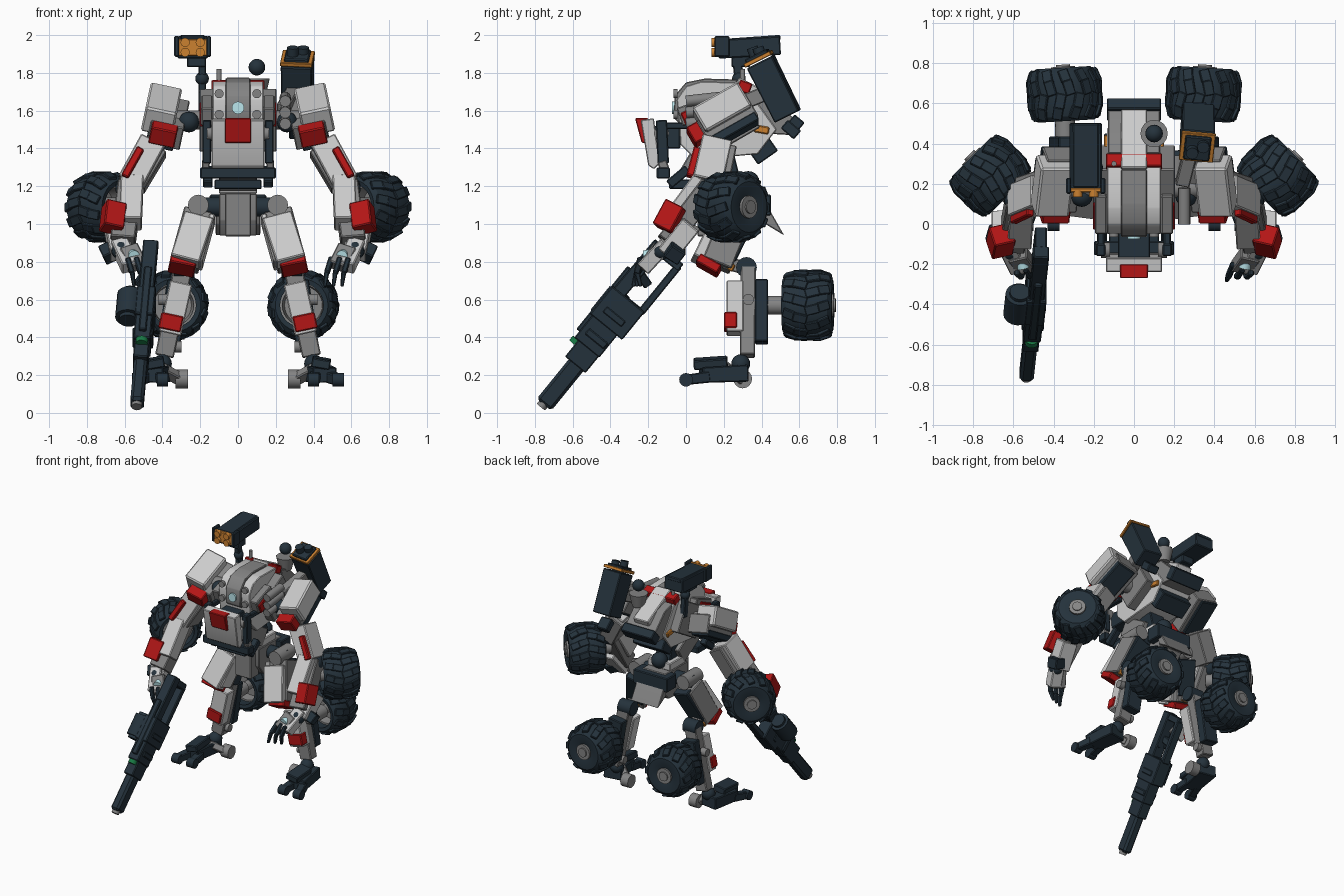
import bpy, bmesh
from math import radians, cos, sin, pi
from mathutils import Matrix, Vector as V

if "Cube" in bpy.data.objects:
    bpy.data.objects.remove(bpy.data.objects["Cube"])

COL = dict(white=(.66, .66, .65, 1), grey=(.23, .23, .23, 1), dark=(.018, .032, .045, 1), red=(.45, .008, .008, 1),
           orange=(.6, .22, .03, 1), green=(.01, .2, .06, 1), cyan=(.5, .8, .85, 1))
MATS = {}
for k, c in COL.items():
    MATS[k] = bpy.data.materials.new(k)
    MATS[k].diffuse_color = c

def add(name, bm, c, M=Matrix()):
    bmesh.ops.recalc_face_normals(bm, faces=bm.faces)
    me = bpy.data.meshes.new(name)
    bm.to_mesh(me)
    bm.free()
    ob = bpy.data.objects.new(name, me)
    ob.matrix_world = M
    me.materials.append(MATS[c])
    bpy.context.collection.objects.link(ob)

def frame(p, d, roll=0):
    z = V(d).normalized()
    ref = V((1, 0, 0)) if abs(z.x) < .9 else V((0, 1, 0))
    y = z.cross(ref).normalized()
    R = Matrix((y.cross(z), y, z)).transposed().to_4x4()
    return Matrix.Translation(p) @ R @ Matrix.Rotation(roll, 4, 'Z')

def box_bm(size, bev):
    bm = bmesh.new()
    bmesh.ops.create_cube(bm, size=1)
    bmesh.ops.scale(bm, vec=size, verts=bm.verts)
    if bev:
        bmesh.ops.bevel(bm, geom=bm.edges[:], offset=bev, segments=1, affect='EDGES')
    return bm

def box(name, c, size, col, rot=(0, 0, 0), bev=.006):
    R = Matrix.Rotation(radians(rot[2]), 4, 'Z') @ Matrix.Rotation(radians(rot[1]), 4, 'Y') @ Matrix.Rotation(radians(rot[0]), 4, 'X')
    add(name, box_bm(size, bev), col, Matrix.Translation(c) @ R)

def beam(name, p, q, w, d, col, taper=1, bev=.006, roll=0):
    p, q = V(p), V(q)
    bm = box_bm((w, d, (q - p).length), bev)
    for v in bm.verts:
        if v.co.z > 0:
            v.co.x *= taper
            v.co.y *= taper
    add(name, bm, col, frame((p + q) / 2, q - p, roll))

def rod(name, p, q, r, col, r2=None, n=16):
    p, q = V(p), V(q)
    bm = bmesh.new()
    bmesh.ops.create_cone(bm, cap_ends=True, segments=n, radius1=r, radius2=r if r2 is None else r2, depth=(q - p).length)
    add(name, bm, col, frame((p + q) / 2, q - p))

def ball(name, c, r, col):
    bm = bmesh.new()
    bmesh.ops.create_uvsphere(bm, u_segments=16, v_segments=10, radius=r)
    add(name, bm, col, Matrix.Translation(c))

def prism(name, pts, x0, x1, col, bev=.005):
    bm = bmesh.new()
    f = bm.faces.new([bm.verts.new((x0, y, z)) for y, z in pts])
    g = bmesh.ops.extrude_face_region(bm, geom=[f])['geom']
    bmesh.ops.translate(bm, vec=(x1 - x0, 0, 0), verts=[v for v in g if isinstance(v, bmesh.types.BMVert)])
    if bev:
        bmesh.ops.bevel(bm, geom=bm.edges[:], offset=bev, segments=1, affect='EDGES')
    add(name, bm, col)

def lathe(name, prof, col, M, n=28):
    bm = bmesh.new()
    rings = [[bm.verts.new((r * cos(2 * pi * i / n), r * sin(2 * pi * i / n), z)) for r, z in prof] for i in range(n)]
    m = len(prof)
    for i in range(n):
        for j in range(m):
            a, b = rings[i], rings[(i + 1) % n]
            bm.faces.new((a[j], b[j], b[(j + 1) % m], a[(j + 1) % m]))
    add(name, bm, col, M)

def wheel(name, c, axis):
    M = frame(c, axis)     # +z is the outer, nearly closed side; the inner side is an open dish
    lathe(name + "_tyre", [(.05, .12), (.1, .133), (.135, .133), (.162, .11), (.177, .055), (.177, -.055), (.162, -.11),
                           (.14, -.133), (.115, -.128), (.122, -.03), (.122, .06), (.05, .09)], 'dark', M)
    lathe(name + "_rim", [(.123, .06), (.123, -.05), (.108, -.05), (.1, .02), (.03, .02), (.03, .06)], 'grey', M)
    rod(name + "_hub", M @ V((0, 0, -.13)), M @ V((0, 0, .148)), .035, 'grey')
    rod(name + "_hub_cap", M @ V((0, 0, .08)), M @ V((0, 0, .138)), .06, 'grey')
    for i in range(12):        # low chevron tread lugs that follow the rounded shoulder
        for s in (-1, 1):
            T = Matrix.Rotation(2 * pi * (i + .25 * s) / 12, 4, 'Z')
            R = T @ Matrix.Translation((.177, 0, .033 * s)) @ Matrix.Rotation(.25 * s, 4, 'X')
            add(name + "_lug", box_bm((.02, .05, .075), .004), 'dark', M @ R)
            R = T @ Matrix.Translation((.165, -.018, .092 * s)) @ Matrix.Rotation(-.38 * s, 4, 'Y') @ Matrix.Rotation(.25 * s, 4, 'X')
            add(name + "_shoulder_lug", box_bm((.022, .05, .065), .004), 'dark', M @ R)

# torso hull
prism("hull_core", [(-.04, 1.57), (-.05, 1.66), (.0, 1.73), (.08, 1.755), (.3, 1.75), (.48, 1.5), (.38, 1.37), (.05, 1.34), (-.03, 1.42)], -.135, .135, 'white')
prism("hull_spine", [(-.065, 1.56), (-.06, 1.68), (.0, 1.75), (.1, 1.77), (.27, 1.765), (.27, 1.6), (0, 1.5)], -.065, .065, 'grey')
box("neck_panel", (0, .31, 1.725), (.28, .07, .06), 'red', (-20, 0, 0))
prism("rear_pack", [(.35, 1.71), (.45, 1.68), (.6, 1.53), (.57, 1.47), (.4, 1.48)], -.13, .13, 'grey')
box("rear_pack_end", (0, .57, 1.52), (.27, .07, .1), 'dark', (-40, 0, 0))
beam("rear_stripe", (0, .27, 1.755), (0, .56, 1.605), .13, .05, 'white')
box("thruster_block", (0, .4, 1.4), (.26, .13, .12), 'dark', (35, 0, 0))
rod("front_lens", (0, -.055, 1.615), (0, -.075, 1.615), .033, 'cyan')
# hanging chest plate
prism("chest_plate", [(-.24, 1.55), (-.17, 1.56), (-.14, 1.32), (-.17, 1.29), (-.2, 1.31)], -.14, .14, 'white')
prism("chest_badge_panel", [(-.27, 1.56), (-.2, 1.56), (-.2, 1.43), (-.235, 1.43)], -.07, .07, 'red')
box("chest_mount", (0, -.1, 1.46), (.16, .14, .12), 'dark')
box("bumper", (0, -.12, 1.27), (.4, .07, .06), 'dark')
box("bumper_bracket", (0, -.03, 1.21), (.25, .12, .05), 'dark')
beam("belly", (0, .0, 1.34), (0, .2, 1.22), .2, .14, 'grey')
for s in (-1, 1):
    box("hull_cheek", (s * .165, .06, 1.6), (.06, .2, .1), 'grey', (20, 0, 0))
    box("hull_red_panel", (s * .175, .05, 1.58), (.06, .14, .08), 'red', (25, 0, 0))
    box("hull_side_vent", (s * .165, .22, 1.55), (.08, .26, .24), 'grey', (30, 0, 0))
    beam("chest_strut", (s * .165, -.13, 1.55), (s * .165, -.12, 1.32), .045, .06, 'dark')
    beam("strut_link", (s * .165, -.13, 1.52), (s * .165, .05, 1.52), .035, .035, 'dark')
    rod("strut_joint", (s * .165, -.13, 1.48), (s * .12, -.13, 1.48), .04, 'grey')
    for z in (1.58, 1.69):
        rod("front_stud", (s * .1, -.045, z), (s * .1, -.065, z), .024, 'grey')
    box("lower_hook", (s * .16, -.04, 1.25), (.05, .13, .05), 'dark', (40, 0, 0))
    box("bumper_light", (s * .17, -.12, 1.31), (.04, .05, .05), 'grey', (20, 0, 0))
    box("thruster_clip", (s * .12, .4, 1.5), (.06, .08, .04), 'orange', (-10, 0, 0))
rod("antenna", (-.1, .3, 1.72), (-.1, .3, 1.82), .013, 'grey')
rod("sensor_base", (.1, .45, 1.67), (.1, .45, 1.77), .045, 'grey', .068)
ball("sensor_ball", (.1, .45, 1.83), .044, 'dark')

# left shoulder launcher on its post
beam("pod_launcher", (-.24, .17, 1.925), (-.24, .5, 1.945), .16, .1, 'dark')
box("pod_lid", (-.24, .34, 1.975), (.13, .32, .03), 'dark', (4, 0, 0))
box("pod_rim", (-.24, .168, 1.935), (.165, .025, .09), 'orange')
for i in (-1, 1):
    box("pod_flap", (-.24 + i * .085, .19, 1.94), (.025, .08, .11), 'dark')
    for j in (-1, 1):
        rod("pod_tube", (-.24 + i * .04, .17, 1.935 + j * .026), (-.24 + i * .04, .135, 1.935 + j * .026), .024, 'orange')
box("pod_foot", (-.22, .29, 1.86), (.1, .1, .06), 'dark')
beam("pod_post", (-.19, .27, 1.87), (-.19, .3, 1.6), .04, .05, 'dark')
ball("pod_joint", (-.19, .28, 1.77), .036, 'dark')
# right shoulder missile rack
beam("rack_launcher", (.315, .395, 1.86), (.315, .54, 1.57), .165, .15, 'dark', .95, roll=.1)
beam("rack_rim", (.315, .38, 1.885), (.315, .39, 1.865), .17, .155, 'orange', roll=.1, bev=.003)
beam("rack_cap", (.315, .373, 1.9), (.315, .39, 1.865), .13, .13, 'dark', roll=.1)
for x, y in ((.29, .37), (.345, .4)):
    rod("rack_missile", (x, y, 1.88), (x, y - .02, 1.935), .03, 'dark')
beam("rack_tail", (.315, .52, 1.53), (.315, .59, 1.47), .09, .06, 'dark')
beam("rack_post", (.24, .2, 1.6), (.3, .44, 1.7), .07, .08, 'grey')
for z in (1.55, 1.61, 1.67):
    rod("rack_valve", (.25, .0, z - .02), (.25, .18, z), .03, 'grey')

# arms
for s in (-1, 1):
    P = lambda x, y, z: (s * x, y, z)
    rod("shoulder_axle", P(.1, .18, 1.55), P(.42, .18, 1.55), .05, 'grey')
    ball("shoulder_ball", P(.26, .14, 1.54), .055, 'dark')
    rot = (30, -12 * s, 0)
    box("shoulder_plate", P(.405, .19, 1.605), (.17, .28, .15), 'white', rot, .01)
    box("shoulder_core", P(.37, .22, 1.54), (.18, .3, .14), 'grey', rot)
    box("shoulder_under", P(.4, .25, 1.49), (.15, .29, .05), 'dark', rot)
    box("shoulder_red", P(.395, .06, 1.475), (.14, .08, .1), 'red', rot)
    beam("upper_arm", P(.45, .16, 1.43), P(.57, .11, 1.21), .14, .16, 'white')
    beam("upper_arm_inner", P(.43, .19, 1.4), P(.55, .15, 1.2), .12, .15, 'grey')
    beam("upper_arm_stripe", P(.515, .06, 1.4), P(.6, .02, 1.25), .04, .04, 'red')
    ball("elbow", P(.58, .13, 1.19), .07, 'dark')
    beam("forearm_core", P(.57, .13, 1.2), P(.61, -.1, .9), .13, .12, 'grey')
    beam("forearm_plate", P(.56, .09, 1.23), P(.57, -.08, 1.0), .12, .12, 'white')
    beam("forearm_red", P(.655, -.05, 1.1), P(.67, -.12, .97), .11, .11, 'red', roll=.3 * s)
    beam("forearm_lower", P(.65, .03, 1.0), P(.62, -.1, .84), .12, .11, 'white')
    rod("wheel_arm", P(.58, .11, 1.09), P(.7, .23, 1.09), .05, 'grey')
    wheel("arm_wheel", P(.715, .24, 1.09), (s, 1, 0))
    box("wrist_block", P(.66, -.06, .86), (.13, .09, .08), 'dark', (-35, 25 * s, 0))
    ball("wrist", P(.62, -.13, .86), .05, 'dark')
    beam("hand_guard", P(.63, -.1, .9), P(.57, -.22, .77), .09, .08, 'white')
    beam("palm", P(.58, -.15, .87), P(.53, -.22, .77), .1, .07, 'grey')
    rod("hand_lens", P(.56, -.17, .84), P(.55, -.22, .83), .03, 'cyan')
    for i in range(3):
        x = .47 + i * .045
        beam("finger", P(x + .025, -.2 - i * .02, .82), P(x, -.26, .74), .028, .035, 'dark')
        beam("finger_tip", P(x, -.26, .745), P(x - .01, -.28 + i * .02, .67), .026, .03, 'dark', .7)

# waist and pelvis
beam("waist_column", (0, .18, 1.36), (0, .24, 1.12), .13, .15, 'dark')
prism("pelvis", [(.12, 1.16), (.4, 1.16), (.44, 1.04), (.36, .95), (.18, .94), (.12, 1.02)], -.1, .1, 'grey')
box("pelvis_front", (0, .11, 1.05), (.14, .1, .23), 'grey')
box("pelvis_top", (0, .24, 1.19), (.2, .2, .06), 'white')
prism("rear_skirt", [(.38, 1.14), (.44, 1.08), (.52, .94), (.42, 1.0)], -.12, .12, 'grey')
box("pelvis_rear", (0, .39, 1.1), (.3, .12, .11), 'dark')
ball("waist_ball", (0, .33, 1.22), .06, 'dark')
rod("hip_axle", (-.25, .26, 1.09), (.25, .26, 1.09), .05, 'dark')

# legs
for s in (-1, 1):
    P = lambda x, y, z: (s * x, y, z)
    rod("hip_joint", P(.21, .16, 1.1), P(.21, .34, 1.1), .055, 'grey')
    beam("thigh_plate", P(.205, .19, 1.03), P(.28, .075, .8), .16, .1, 'white', .98)
    beam("thigh_core", P(.21, .27, 1.05), P(.285, .16, .78), .15, .16, 'grey')
    beam("thigh_rear", P(.2, .34, 1.03), P(.275, .23, .8), .14, .06, 'dark')
    beam("thigh_side", P(.135, .23, 1.03), P(.205, .12, .78), .03, .13, 'white')
    box("thigh_red", P(.295, .12, .78), (.14, .13, .05), 'red', (-30, 12 * -s, 0))
    box("thigh_clip", P(.29, .24, .77), (.1, .03, .04), 'orange', (-30, 0, 0))
    rod("knee", P(.23, .32, .77), P(.34, .32, .77), .055, 'dark')
    beam("knee_link", P(.28, .2, .8), P(.28, .33, .76), .08, .07, 'grey')
    beam("shin_core", P(.29, .33, .77), P(.39, .325, .3), .1, .08, 'grey')
    beam("shin_plate", P(.3, .26, .69), P(.36, .26, .42), .12, .09, 'white')
    box("shin_red", P(.355, .235, .48), (.12, .07, .085), 'red', (0, -12 * s, 0))
    beam("shin_rear", P(.315, .4, .7), P(.365, .4, .37), .12, .07, 'dark')
    for z in (.35, .6):
        rod("shin_pin", P(.3, .33, z), P(.42, .33, z), .03, 'grey')
    rod("wheel_axle", P(.34, .36, .57), P(.345, .56, .57), .05, 'grey')
    wheel("leg_wheel", P(.345, .645, .57), (s * .06, 1, 0))
    # foot with front toes and a grey heel spur
    ball("ankle", P(.4, .29, .26), .05, 'dark')
    beam("foot_body", P(.42, .32, .21), P(.46, .08, .2), .14, .09, 'dark', .9)
    box("foot_top", P(.44, .13, .265), (.1, .18, .05), 'dark', (4, 10 * s, 0))
    beam("heel_spur", P(.42, .22, .24), P(.31, .29, .18), .06, .05, 'grey')
    rod("heel_pad", P(.265, .3, .18), P(.33, .3, .18), .05, 'grey')
    for x0, x1 in ((.41, .4), (.49, .53)):
        beam("toe", P(x0, .12, .19), P(x1, .0, .175), .06, .06, 'dark', .9)
        rod("toe_tip", P(x1 - .03, .0, .175), P(x1 + .03, .0, .175), .036, 'dark')

# rifle held in the left hand, laid out along its own axis
Mz, D, N = V((-.535, -.755, .047)), V((.07, .63, .776)).normalized(), V((0, .776, -.63))
G = lambda u, v=0, w=0: Mz + D * u + N * v + V((w, 0, 0))
rod("rifle_muzzle", G(-.02), G(.04), .028, 'grey')
beam("rifle_barrel", G(0, .005), G(.36, .005), .07, .1, 'dark', bev=.015)
beam("rifle_shroud", G(.27, 0), G(.5, 0), .08, .14, 'dark')
beam("rifle_forestock", G(.38, -.01), G(.64, -.01), .09, .17, 'dark')
beam("rifle_receiver", G(.53, 0), G(.72, 0), .1, .22, 'dark')
beam("rifle_sight_rail", G(.42, -.1), G(.85, -.1), .04, .03, 'dark')
rod("rifle_green_lens", G(.35, -.075), G(.38, -.075), .032, 'green')
beam("rifle_stock", G(.7, -.06), G(1.05, -.055), .08, .075, 'dark')
beam("rifle_stock_bar", G(.7, .095), G(1.02, .095), .06, .04, 'dark')
beam("rifle_stock_end", G(1.02, -.07), G(1.02, .11), .06, .05, 'dark')
beam("rifle_grip", G(.86, -.04, -.01), G(.84, .03, -.05), .05, .05, 'dark')
for u in (.45, .6):
    beam("rifle_rib", G(u - .02, 0), G(u + .02, 0), .11, .13, 'dark')
C = V((-.575, -.4, .565))
rod("rifle_drum", C - D * .08, C + D * .08, .07, 'dark')
rod("rifle_drum_cap", C - D * .1, C + D * .1, .05, 'dark')
beam("rifle_drum_link", C, G(.6), .06, .06, 'dark')

# round parts smooth, hard edges kept
bpy.ops.object.select_all(action='SELECT')
bpy.context.view_layer.objects.active = bpy.context.selected_objects[0]
bpy.ops.object.shade_smooth_by_angle(angle=radians(28))

for m in bpy.data.materials:
    if m.users and not m.is_grease_pencil:
        m.use_nodes = True
        m.node_tree.nodes["Principled BSDF"].inputs["Base Color"].default_value = m.diffuse_color
